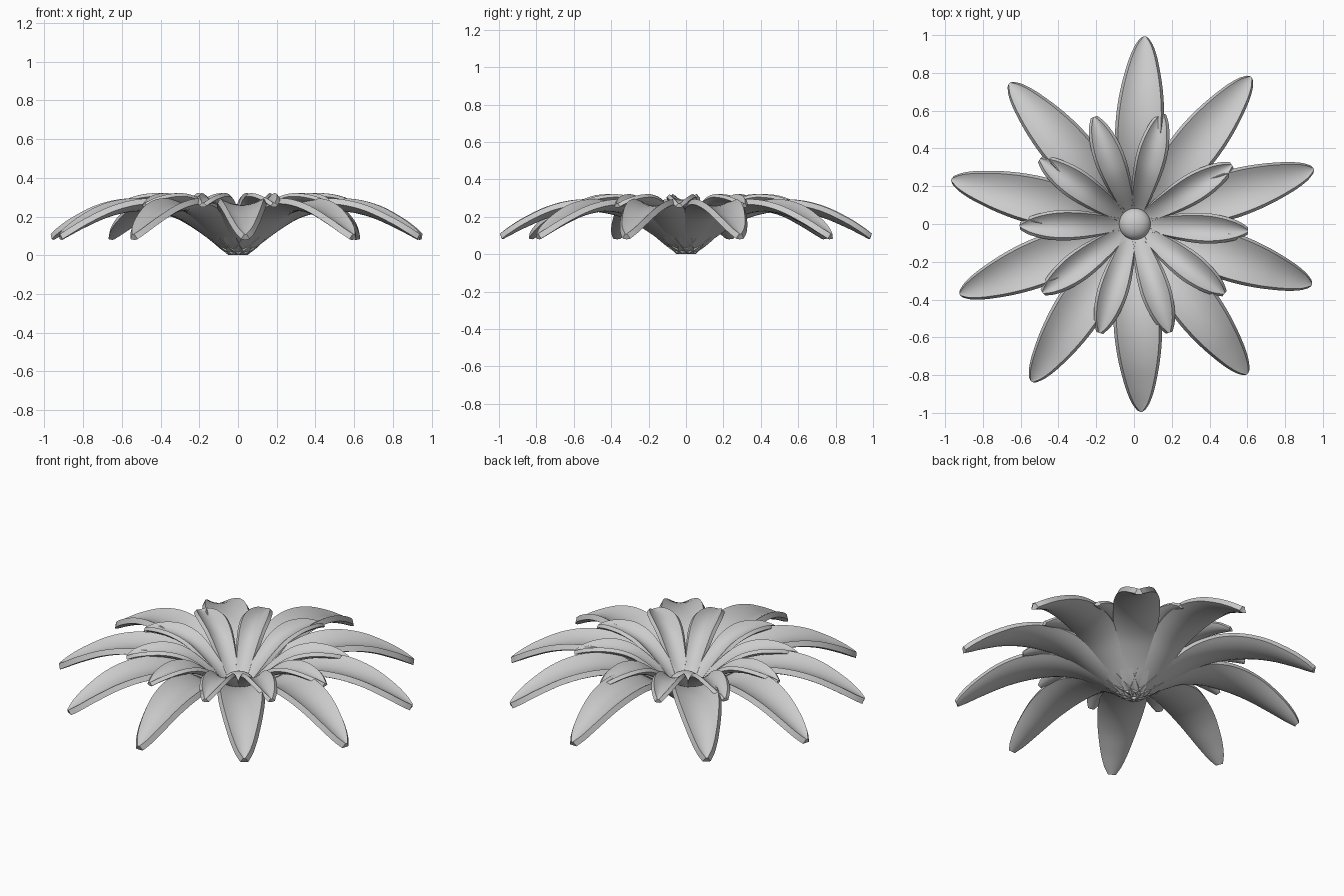
import bpy, bmesh, math
from mathutils import Vector

if "Cube" in bpy.data.objects:
    bpy.data.objects.remove(bpy.data.objects["Cube"])

# Midrib stations: distance from centre, height, half width, cup depth
OUTER = [(0.000, .030, .050, .000), (0.07, .066, .062, .008), (0.20, .156, .083, .020),
         (0.32, .222, .100, .028), (0.46, .256, .112, .034), (0.60, .256, .110, .034),
         (0.74, .226, .093, .030), (0.87, .172, .064, .022), (0.95, .132, .036, .012),
         (0.995, .108, .006, .002)]
INNER = [(0.02, .062, .026, .000), (0.08, .102, .034, .008), (0.18, .188, .050, .022),
         (0.28, .254, .062, .032), (0.38, .284, .066, .034), (0.47, .290, .056, .028),
         (0.55, .282, .034, .018), (0.605, .270, .005, .002)]


def smooth_path(points, steps=4):
    """Catmull-Rom curve through the stations."""
    p = [Vector(q) for q in points]
    p = [2 * p[0] - p[1]] + p + [2 * p[-1] - p[-2]]
    out = []
    for i in range(1, len(p) - 2):
        a, b, c, d = p[i - 1:i + 3]
        for k in range(steps):
            t = k / steps
            out.append(0.5 * (2 * b + (c - a) * t + (2 * a - 5 * b + 4 * c - d) * t * t
                              + (3 * b - a - 3 * c + d) * t ** 3))
    out.append(p[-2])
    return out


def petal(name, stations, angle, thickness, cols=10):
    bm = bmesh.new()
    rows = []
    for r, z, w, cup in smooth_path(stations):
        row = []
        for j in range(cols + 1):
            s = 2 * j / cols - 1
            row.append(bm.verts.new((r, s * w, z + cup * s * s)))
        rows.append(row)
    for a, b in zip(rows, rows[1:]):
        for j in range(cols):
            bm.faces.new((a[j], b[j], b[j + 1], a[j + 1]))
    mesh = bpy.data.meshes.new(name)
    bm.to_mesh(mesh)
    bm.free()
    ob = bpy.data.objects.new(name, mesh)
    bpy.context.collection.objects.link(ob)
    ob.rotation_euler.z = math.radians(angle)
    # Petal thickness grows downwards from the upper surface
    mod = ob.modifiers.new("thickness", 'SOLIDIFY')
    mod.thickness = thickness
    mod.offset = -1
    bpy.ops.object.select_all(action='DESELECT')
    ob.select_set(True)
    bpy.context.view_layer.objects.active = ob
    bpy.ops.object.modifier_apply(modifier=mod.name)
    # Trim the foot flat on the ground
    for v in ob.data.vertices:
        v.co.z = max(v.co.z, 0)
    bpy.ops.object.shade_smooth_by_angle(angle=math.radians(35))


# Outer ring of long drooping petals
for i, a in enumerate((86.7, 51.5, 17, -18.8, -53, -87.8, -123, -158, 166.3, 131.5)):
    petal(f"outer_petal_{i + 1}", OUTER, a, 0.032)

# Inner ring of short petals
for i, a in enumerate((75.5, 110.5, 145.5, 181, 217, 252.5, 288, 322.5, 356.5, 31)):
    petal(f"inner_petal_{i + 1}", INNER, a, 0.022)

# Round centre bud, sunk into the cup
bpy.ops.mesh.primitive_uv_sphere_add(segments=32, ring_count=16, radius=0.084, location=(0.005, 0, 0.1))
bpy.context.object.name = "centre_bud"
bpy.context.object.scale.z = 0.7
bpy.ops.object.shade_smooth()
